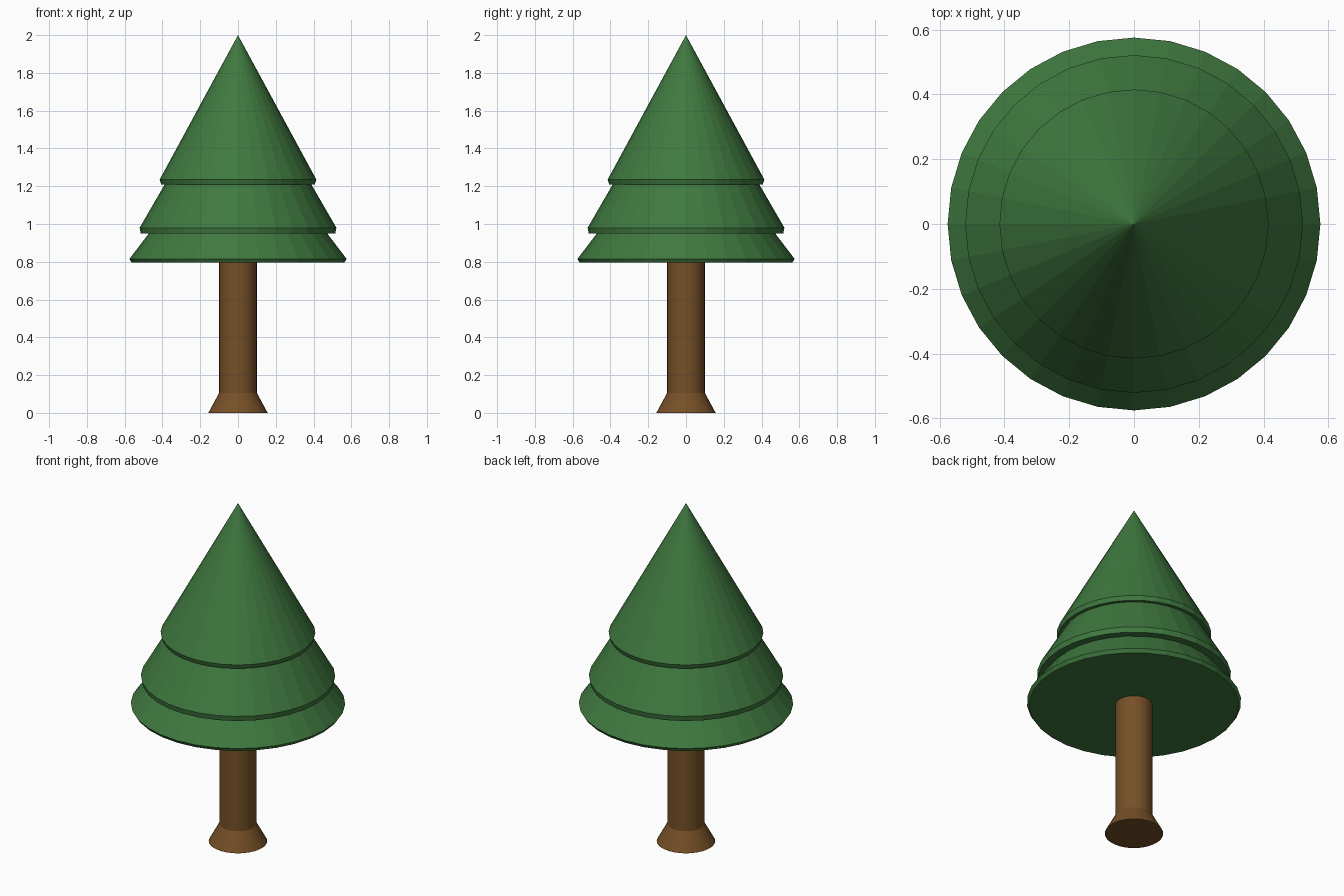
import bpy, bmesh
from math import cos, sin, tau

if "Cube" in bpy.data.objects:
    bpy.data.objects.remove(bpy.data.objects["Cube"])

SIDES = 32


def material(name, rgb):
    m = bpy.data.materials.new(name)
    m.diffuse_color = (*rgb, 1)
    m.use_nodes = True
    m.node_tree.nodes["Principled BSDF"].inputs["Base Color"].default_value = m.diffuse_color
    return m


def lathe(name, profile, mat):
    """Closed flat-shaded solid turned about z from (radius, z) points, bottom to top."""
    bm = bmesh.new()
    rings = []
    for r, z in profile:
        n = SIDES if r > 0 else 1
        rings.append([bm.verts.new((r * cos(tau * i / SIDES), r * sin(tau * i / SIDES), z))
                      for i in range(n)])
    for low, high in zip(rings, rings[1:]):
        for i in range(SIDES):
            j = (i + 1) % SIDES
            if len(high) == 1:
                bm.faces.new((low[i], low[j], high[0]))
            else:
                bm.faces.new((low[i], low[j], high[j], high[i]))
    bm.faces.new(rings[0][::-1])
    if len(rings[-1]) > 1:
        bm.faces.new(rings[-1])
    mesh = bpy.data.meshes.new(name)
    bm.to_mesh(mesh)
    bm.free()
    mesh.materials.append(mat)
    obj = bpy.data.objects.new(name, mesh)
    bpy.context.collection.objects.link(obj)
    return obj


green = material("needles", (0.05, 0.19, 0.05))
brown = material("bark", (0.18, 0.08, 0.02))

# Trunk with flared root collar
lathe("trunk", [(0.1, 0.1), (0.1, 0.82)], brown)
lathe("trunk_base", [(0.157, 0), (0.1, 0.105)], brown)

# Foliage tiers: cones with a narrow tucked-in rim (underside r, z, rim r, z, apex z)
tiers = {
    "lower_foliage": (0.562, 0.795, 0.575, 0.815, 1.57),
    "middle_foliage": (0.515, 0.95, 0.521, 0.98, 1.88),
    "upper_foliage": (0.407, 1.21, 0.415, 1.235, 2.0),
}
for name, (r0, z0, r1, z1, apex) in tiers.items():
    lathe(name, [(r0, z0), (r1, z1), (0, apex)], green)
